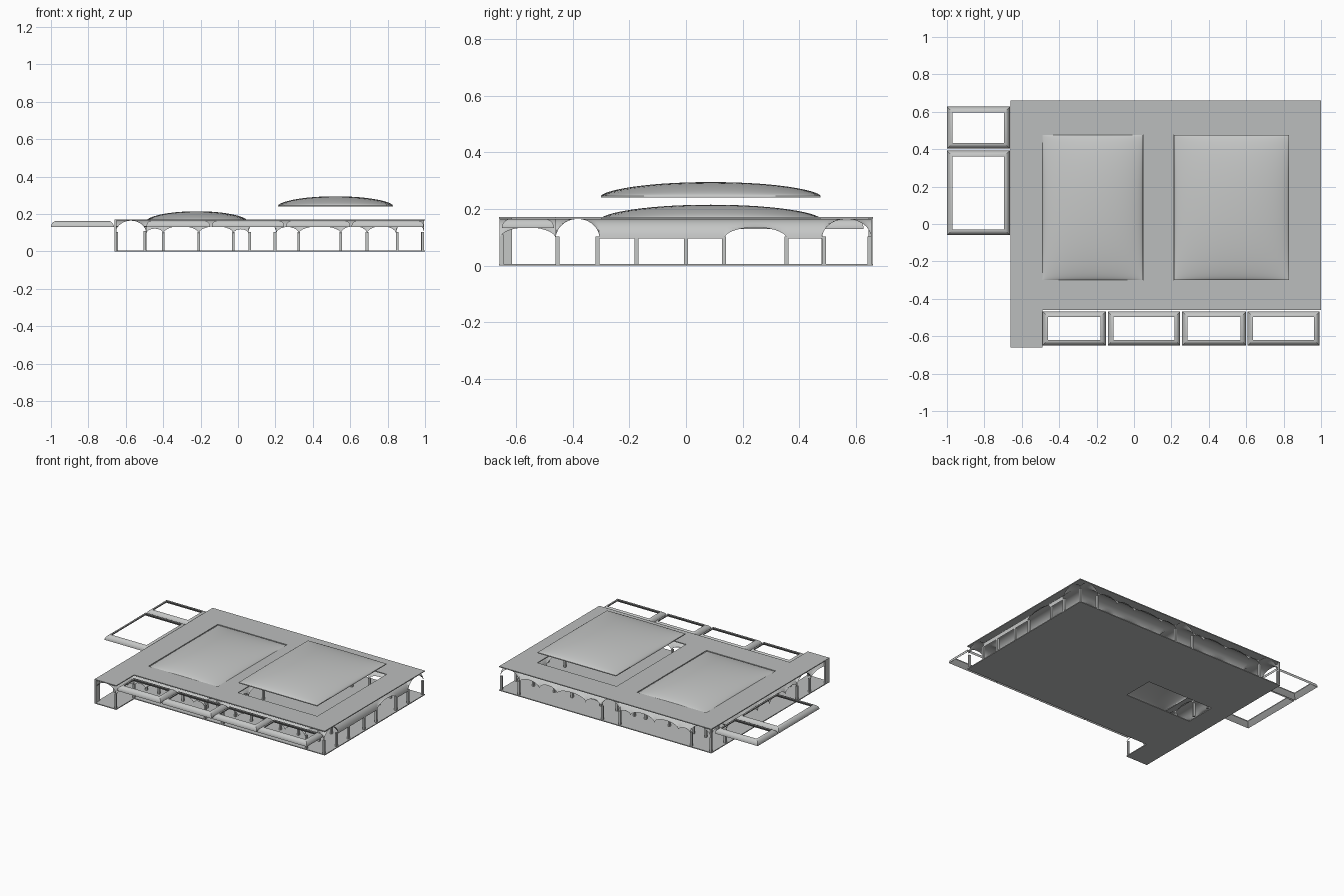
import bpy, bmesh, math

if "Cube" in bpy.data.objects:
    bpy.data.objects.remove(bpy.data.objects["Cube"])


def material(name, rgb):
    m = bpy.data.materials.new(name)
    m.diffuse_color = (*rgb, 1)
    m.use_nodes = True
    m.node_tree.nodes["Principled BSDF"].inputs["Base Color"].default_value = m.diffuse_color
    return m


STONE = material("light grey stone", (0.56, 0.57, 0.565))
SLAB = material("grey slab", (0.50, 0.515, 0.51))


def finish(name, bm, mat, smooth=False, thickness=0):
    bmesh.ops.remove_doubles(bm, verts=bm.verts, dist=0.0002)
    bmesh.ops.recalc_face_normals(bm, faces=bm.faces)
    me = bpy.data.meshes.new(name)
    bm.to_mesh(me)
    bm.free()
    me.materials.append(mat)
    ob = bpy.data.objects.new(name, me)
    bpy.context.collection.objects.link(ob)
    if thickness:
        mod = ob.modifiers.new("thickness", 'SOLIDIFY')
        mod.thickness = thickness
        mod.offset = 0
    if smooth:
        bpy.ops.object.select_all(action='DESELECT')
        ob.select_set(True)
        bpy.context.view_layer.objects.active = ob
        bpy.ops.object.shade_smooth_by_angle(angle=math.radians(35))
    return ob


def sheet(bm, xs, ys, height, keep=lambda x, y: True):
    """Grid of quads over xs and ys, keeping only the wanted cells."""
    grid = [[bm.verts.new((x, y, height(x, y))) for y in ys] for x in xs]
    for i in range(len(xs) - 1):
        for j in range(len(ys) - 1):
            if keep((xs[i] + xs[i + 1]) / 2, (ys[j] + ys[j + 1]) / 2):
                bm.faces.new((grid[i][j], grid[i + 1][j],
                              grid[i + 1][j + 1], grid[i][j + 1]))
    loose = [v for v in bm.verts if not v.link_faces]
    bmesh.ops.delete(bm, geom=loose, context='VERTS')


def box(bm, x0, x1, y0, y1, z0, z1):
    vs = bmesh.ops.create_cube(bm, size=1)["verts"]
    for v in vs:
        v.co = ((x0 + x1) / 2 + v.co.x * (x1 - x0),
                (y0 + y1) / 2 + v.co.y * (y1 - y0),
                (z0 + z1) / 2 + v.co.z * (z1 - z0))


def rounded_steps(a, b, n):
    """Values from a to b, packed closely at both ends."""
    return [(a + b) / 2 - (b - a) / 2 * math.cos(math.pi * i / n) for i in range(n + 1)]


# Main levels and plan lines
WEST, EAST, SOUTH, NORTH = -0.66, 1.0, -0.66, 0.66
NOTCH_X, NOTCH_Y = -0.49, -0.46
COURTS = [(-0.49, 0.05), (0.21, 0.83)]
COURT_Y = (-0.30, 0.475)
SPRING, RISE = 0.095, 0.07


def in_notch(x, y):
    return x > NOTCH_X and y < NOTCH_Y


def in_court(x, y):
    return COURT_Y[0] < y < COURT_Y[1] and any(a < x < b for a, b in COURTS)


def in_floor_opening(x, y):
    return -0.51 < x < 0.01 and -0.06 < y < 0.16


# Roof with the two court openings
bm = bmesh.new()
sheet(bm, [WEST, -0.49, 0.05, 0.21, 0.83, EAST], [SOUTH, NOTCH_Y, *COURT_Y, NORTH],
      lambda x, y: 0.169, lambda x, y: not in_notch(x, y) and not in_court(x, y))
finish("roof", bm, SLAB, thickness=0.006)

# Floor with one stair opening
bm = bmesh.new()
sheet(bm, [WEST, -0.51, NOTCH_X, 0.01, EAST], [SOUTH, NOTCH_Y, -0.06, 0.16, NORTH],
      lambda x, y: 0.003, lambda x, y: not in_notch(x, y) and not in_floor_opening(x, y))
finish("floor", bm, SLAB, thickness=0.006)


# Vault bays: two crossing arches, the higher one wins
def bay(bm, x0, x1, y0, y1, rise_along_x, rise_along_y):
    def arch(t, a, b, rise):
        u = (2 * t - a - b) / (b - a)
        return rise * math.sqrt(max(0, 1 - u * u))
    sheet(bm, rounded_steps(x0, x1, 14), rounded_steps(y0, y1, 14),
          lambda x, y: SPRING + max(arch(x, x0, x1, rise_along_x),
                                    arch(y, y0, y1, rise_along_y)))


def lunette(a, b):
    return min(0.04, 0.3 * (b - a))


X_BAYS = [-0.49, -0.40, -0.21, -0.025, 0.055, 0.205, 0.325, 0.55, 0.69, 0.845]
Y_BAYS = [-0.305, -0.175, 0.0, 0.135, 0.355, 0.48]
ROWS = {"front": (-0.46, -0.305), "back": (0.48, 0.655)}
AISLES = {"left": (-0.655, -0.49), "middle": (0.055, 0.205), "right": (0.845, 0.995)}

for name, (y0, y1) in ROWS.items():
    bm = bmesh.new()
    for a, b in zip(X_BAYS, X_BAYS[1:]):
        crossing = abs(a - 0.055) < 0.001
        bay(bm, a, b, y0, y1, RISE if crossing else lunette(a, b), RISE)
    for a, b in (AISLES["left"], AISLES["right"]):
        bay(bm, a, b, y0, y1, RISE, RISE)
    finish(name + "_vault", bm, STONE, smooth=True)

for name, (x0, x1) in AISLES.items():
    bm = bmesh.new()
    for a, b in zip(Y_BAYS, Y_BAYS[1:]):
        open_bay = name != "right" or abs(a - 0.135) < 0.001
        bay(bm, x0, x1, a, b, RISE, lunette(a, b) if open_bay else 0)
    if name == "left":
        bay(bm, x0, x1, SOUTH + 0.002, NOTCH_Y, RISE, 0.04)
    finish(name + "_vault", bm, STONE, smooth=True)

# Slender columns along the courts and at the vault corners
W = 0.007
spots = set()
for x in (-0.40, -0.21, -0.025, 0.325, 0.55, 0.69):
    spots |= {(x, -0.312), (x, 0.485)}
for y in (-0.175, 0.0, 0.135, 0.355):
    spots |= {(x, y) for x in (-0.497, 0.062, 0.198, 0.852)}
    spots.add((0.985, y))
for x in (-0.648, -0.497, 0.062, 0.198, 0.852, 0.988):
    spots |= {(x, y) for y in (-0.453, -0.312, 0.487, 0.648)}
bm = bmesh.new()
for x, y in sorted(spots):
    box(bm, x - W, x + W, y - W, y + W, 0.004, SPRING + 0.008)
finish("columns", bm, STONE)

# Short pier walls at the front left end
bm = bmesh.new()
box(bm, -0.659, -0.65, -0.659, -0.615, 0.004, 0.167)
box(bm, -0.505, -0.493, -0.659, -0.645, 0.004, 0.11)
box(bm, -0.659, -0.65, 0.645, 0.659, 0.004, 0.167)
finish("corner_piers", bm, STONE)


# Pillow domes over the courts
def dome(name, x0, x1, z0):
    y0, y1 = COURT_Y
    bm = bmesh.new()

    def swell(t, a, b):
        u = abs((2 * t - a - b) / (b - a))
        return max(0, 1 - u ** 2.1) ** 0.62

    sheet(bm, rounded_steps(x0, x1, 28), rounded_steps(y0, y1, 28),
          lambda x, y: z0 + 0.006 + 0.049 * swell(x, x0, x1) * swell(y, y0, y1))
    rim = [e for e in bm.edges if e.is_boundary]
    new = bmesh.ops.extrude_edge_only(bm, edges=rim)["geom"]
    for v in new:
        if isinstance(v, bmesh.types.BMVert):
            v.co.z = z0
    finish(name, bm, STONE, smooth=True)


dome("left_dome", -0.488, 0.048, 0.160)
dome("right_dome", 0.215, 0.828, 0.240)

# Moulded rectangular frames: quarter-round section swept around a rectangle
SECTION = [(0, 0), (0, 0.008), (0.004, 0.018), (0.012, 0.027),
           (0.022, 0.032), (0.03, 0.033), (0.03, 0.027), (0.012, 0.010)]


def frame(name, x0, x1, y0, y1, z0):
    bm = bmesh.new()
    loops = [[bm.verts.new((x, y, z0 + h)) for x, y in
              ((x0 + d, y0 + d), (x1 - d, y0 + d), (x1 - d, y1 - d), (x0 + d, y1 - d))]
             for d, h in SECTION]
    for i, lo in enumerate(loops):
        hi = loops[(i + 1) % len(loops)]
        for k in range(4):
            n = (k + 1) % 4
            bm.faces.new((lo[k], lo[n], hi[n], hi[k]))
    finish(name, bm, STONE, smooth=True)


for i, (a, b) in enumerate([(-0.49, -0.15), (-0.14, 0.247), (0.257, 0.60), (0.607, 0.993)]):
    frame(f"front_frame_{i + 1}", a, b, -0.65, -0.467, 0.132)
for i, (a, b) in enumerate([(-0.06, 0.392), (0.403, 0.627)]):
    frame(f"side_frame_{i + 1}", -1.0, -0.664, a, b, 0.130)
